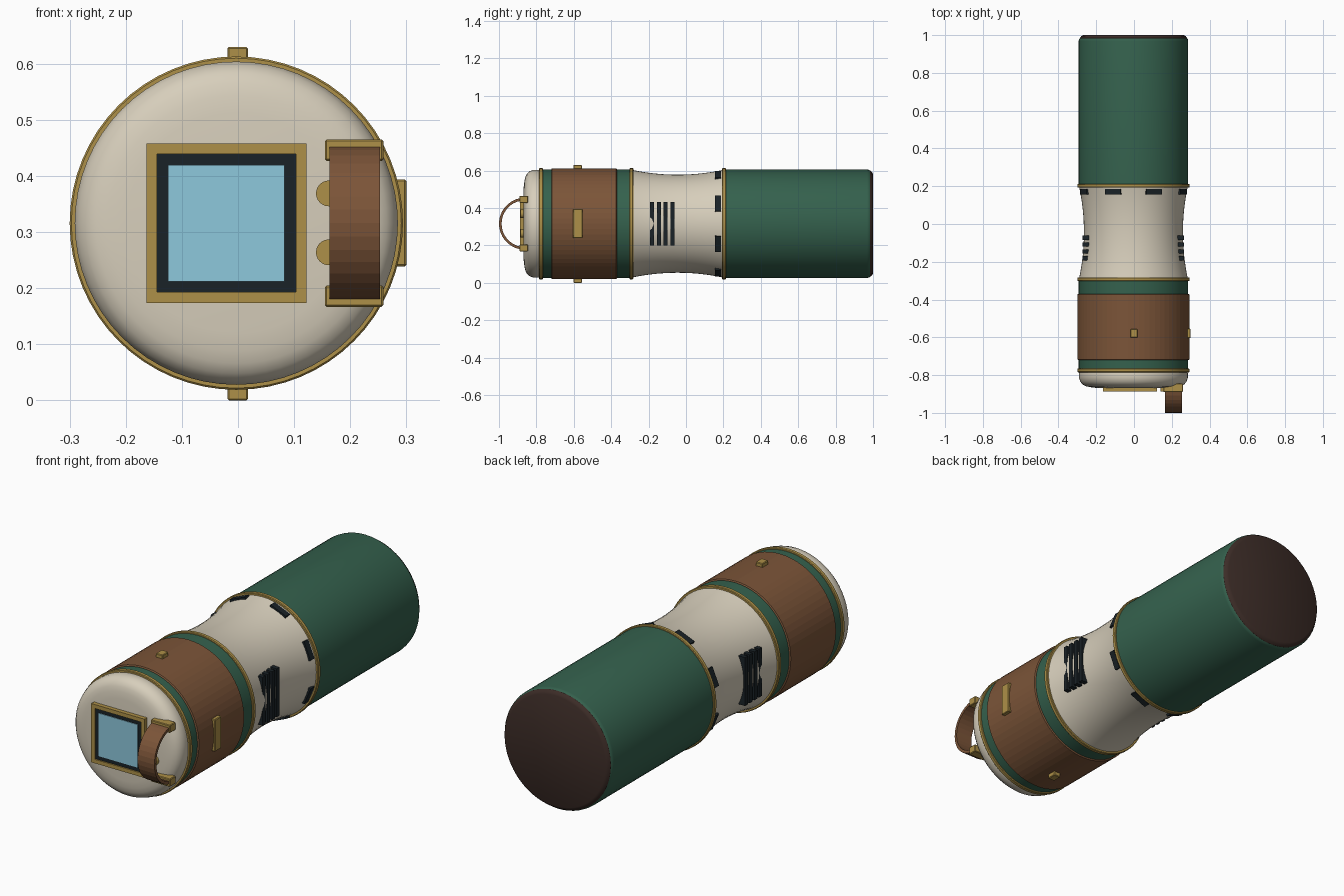
import bpy, bmesh, math
from mathutils import Matrix, Vector

if "Cube" in bpy.data.objects:
    bpy.data.objects.remove(bpy.data.objects["Cube"])

CX, CZ = -0.003, 0.316   # main axis runs along y through this point


def mat(name, rgb):
    m = bpy.data.materials.new(name)
    m.diffuse_color = (*rgb, 1)
    m.use_nodes = True
    m.node_tree.nodes["Principled BSDF"].inputs["Base Color"].default_value = m.diffuse_color
    return m


GREEN = mat("green", (0.035, 0.12, 0.075))
CREAM = mat("cream", (0.68, 0.62, 0.50))
GOLD = mat("gold", (0.42, 0.28, 0.065))
LEATHER = mat("leather", (0.20, 0.09, 0.04))
DARK = mat("dark", (0.01, 0.016, 0.02))
BROWN = mat("dark_brown", (0.045, 0.025, 0.02))
BLUE = mat("blue", (0.27, 0.58, 0.72))


def finish(name, bm, m, smooth=True):
    bmesh.ops.recalc_face_normals(bm, faces=bm.faces)
    me = bpy.data.meshes.new(name)
    bm.to_mesh(me)
    bm.free()
    ob = bpy.data.objects.new(name, me)
    bpy.context.collection.objects.link(ob)
    me.materials.append(m)
    if smooth:
        bpy.ops.object.select_all(action='DESELECT')
        ob.select_set(True)
        bpy.context.view_layer.objects.active = ob
        bpy.ops.object.shade_smooth_by_angle(angle=math.radians(30))
    return ob


def lathe(name, profile, m, n=64, smooth=True):
    """Revolve (y, radius) points around the main axis and cap both ends."""
    bm = bmesh.new()
    rings = []
    for y, r in profile:
        rings.append([bm.verts.new((CX + r * math.cos(2 * math.pi * i / n), y,
                                    CZ + r * math.sin(2 * math.pi * i / n))) for i in range(n)])
    for a, b in zip(rings, rings[1:]):
        for i in range(n):
            j = (i + 1) % n
            bm.faces.new((a[i], a[j], b[j], b[i]))
    bm.faces.new(rings[0])
    bm.faces.new(rings[-1])
    return finish(name, bm, m, smooth)


def box(name, x, y, z, m, bevel=0.0, spin=None):
    """Box from (min, max) ranges, optionally spun about the main axis."""
    bm = bmesh.new()
    bmesh.ops.create_cube(bm, size=1)
    for v in bm.verts:
        v.co = Vector([(lo + hi) / 2 + c * (hi - lo) for (lo, hi), c in zip((x, y, z), v.co)])
    if bevel:
        bmesh.ops.bevel(bm, geom=bm.edges[:], offset=bevel, segments=1, affect='EDGES')
    if spin is not None:
        c = Vector((CX, 0, CZ))
        bmesh.ops.rotate(bm, verts=bm.verts, cent=c, matrix=Matrix.Rotation(spin, 3, 'Y'))
    return finish(name, bm, m, False)


# Rear barrel and end cap
lathe("rear_barrel", [(0.2, 0.29), (0.968, 0.29), (0.978, 0.288), (0.986, 0.282)], GREEN)
lathe("rear_cap", [(0.97, 0.284), (0.984, 0.284), (0.994, 0.277), (1.0, 0.266)], BROWN)

# Waisted middle grip
waist = []
for i in range(17):
    t = -1 + i / 8
    waist.append((-0.045 + 0.245 * t, 0.262 + 0.026 * t * t))
lathe("waist", waist, CREAM)

# Front barrel, leather wrap and domed nose
lathe("front_barrel", [(-0.775, 0.29), (-0.29, 0.29)], GREEN)
lathe("leather_wrap", [(-0.72, 0.292), (-0.717, 0.2965), (-0.373, 0.2965), (-0.37, 0.292)],
      LEATHER, 64, False)
lathe("nose", [(-0.77, 0.282), (-0.79, 0.288), (-0.815, 0.288), (-0.835, 0.281), (-0.85, 0.268),
               (-0.859, 0.25), (-0.864, 0.228), (-0.868, 0.195)], CREAM)

# Gold trim rings
for name, y in (("rear_ring", 0.203), ("middle_ring", -0.292), ("front_ring", -0.775)):
    lathe(name, [(y - 0.01, 0.285), (y - 0.01, 0.294), (y - 0.007, 0.297),
                 (y + 0.007, 0.297), (y + 0.01, 0.294), (y + 0.01, 0.285)], GOLD)

# Dark notches around the rear end of the waist
for k in range(8):
    box(f"notch_{k}", (CX + 0.255, CX + 0.287), (0.155, 0.186), (CZ - 0.045, CZ + 0.045),
        DARK, spin=math.radians(22.5 + 45 * k))

# Vent slats on both sides
for side, s in (("right", 1), ("left", -1)):
    for k in range(4):
        y = -0.181 + 0.036 * k
        x = sorted((CX + s * 0.215, CX + s * 0.269))
        box(f"{side}_vent_{k}", x, (y - 0.011, y + 0.011), (CZ - 0.117, CZ + 0.117), DARK)

# Buckles on the wrap
box("top_buckle", (-0.019, 0.018), (-0.602, -0.556), (0.59, 0.63), GOLD, 0.003)
box("bottom_buckle", (-0.019, 0.018), (-0.602, -0.556), (0.0, 0.04), GOLD, 0.003)
box("side_buckle", (0.265, 0.30), (-0.604, -0.554), (0.239, 0.394), GOLD, 0.003)

# Screen: gold frame bars, dark bezel, blue display
fx, fz, w = (-0.163, 0.122), (0.174, 0.458), 0.019
fy = (-0.888, -0.855)
box("frame_left", (fx[0], fx[0] + w), fy, fz, GOLD)
box("frame_right", (fx[1] - w, fx[1]), fy, fz, GOLD)
box("frame_bottom", (fx[0] + w, fx[1] - w), fy, (fz[0], fz[0] + w), GOLD)
box("frame_top", (fx[0] + w, fx[1] - w), fy, (fz[1] - w, fz[1]), GOLD)
box("screen_bezel", (-0.145, 0.104), (-0.882, -0.855), (0.192, 0.440), DARK)
box("screen", (-0.125, 0.083), (-0.885, -0.86), (0.212, 0.420), BLUE)

# Carry strap: half-round leather band with gold end mounts
bm = bmesh.new()
n, sections = 18, []
for i in range(n + 1):
    a = math.pi * i / n
    sections.append([bm.verts.new((x, -0.861 - r * math.sin(a), CZ + r * math.cos(a)))
                     for x, r in ((0.163, 0.139), (0.253, 0.139), (0.253, 0.125), (0.163, 0.125))])
for a, b in zip(sections, sections[1:]):
    for i in range(4):
        j = (i + 1) % 4
        bm.faces.new((a[i], a[j], b[j], b[i]))
bm.faces.new(sections[0])
bm.faces.new(sections[-1])
finish("strap", bm, LEATHER, False)
for name, s in (("upper", 1), ("lower", -1)):
    z = sorted((CZ + s * 0.111, CZ + s * 0.149))
    box(f"{name}_strap_mount", (0.155, 0.259), (-0.89, -0.845), z, GOLD, 0.003)

# Round studs beside the screen
for k, z in enumerate((0.369, 0.264)):
    bm = bmesh.new()
    bmesh.ops.create_cone(bm, cap_ends=True, segments=24, radius1=0.023, radius2=0.023, depth=0.03,
                          matrix=Matrix.Translation((0.162, -0.871, z)) @ Matrix.Rotation(math.pi / 2, 4, 'X'))
    finish(f"stud_{k}", bm, GOLD)
